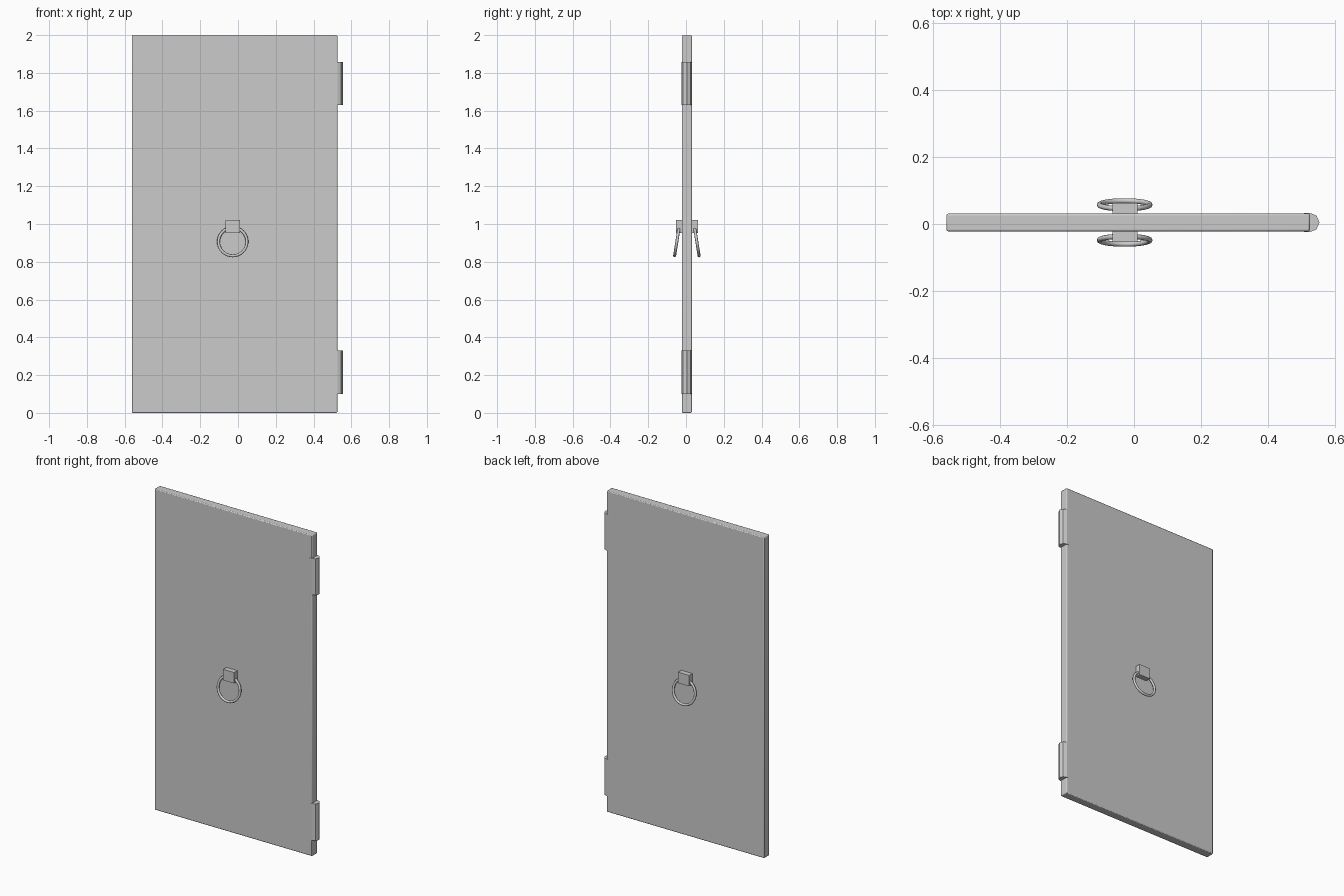
import bpy, bmesh
from math import radians

if "Cube" in bpy.data.objects:
    bpy.data.objects.remove(bpy.data.objects["Cube"])

MID_Y = 0.0045  # mid-plane of the door slab


def box(name, lo, hi, bevel=0.0):
    bpy.ops.mesh.primitive_cube_add(size=1, location=[(a + b) / 2 for a, b in zip(lo, hi)])
    ob = bpy.context.object
    ob.name = name
    ob.scale = [b - a for a, b in zip(lo, hi)]
    bpy.ops.object.transform_apply(location=False, rotation=False, scale=True)
    if bevel:
        m = ob.modifiers.new("soft_edges", 'BEVEL')
        m.width = bevel
        m.segments = 2
        bpy.ops.object.shade_smooth_by_angle(angle=radians(50))
    return ob


def prism(name, profile, z0, z1):
    me = bpy.data.meshes.new(name)
    bm = bmesh.new()
    face = bm.faces.new([bm.verts.new((x, y, z0)) for x, y in profile])
    ext = bmesh.ops.extrude_face_region(bm, geom=[face])
    for v in ext["geom"]:
        if isinstance(v, bmesh.types.BMVert):
            v.co.z = z1
    bmesh.ops.recalc_face_normals(bm, faces=bm.faces)
    bm.to_mesh(me)
    bm.free()
    ob = bpy.data.objects.new(name, me)
    bpy.context.collection.objects.link(ob)
    return ob


# Door slab
box("door_panel", (-0.561, -0.022, 0), (0.526, 0.031, 2), 0.005)

# Hinges: flat leaves wrapping a faceted knuckle
half = [(0.508, 0.0285), (0.526, 0.0285), (0.546, 0.0205)]
profile = ([(x, MID_Y + y) for x, y in half] + [(0.555, MID_Y)]
           + [(x, MID_Y - y) for x, y in reversed(half)])
for name, z0, z1 in (("lower_hinge", 0.10, 0.33), ("upper_hinge", 1.63, 1.857)):
    prism(name, profile, z0, z1)

# Pull ring and its mount on both faces
for name, s in (("front", -1), ("back", 1)):
    y0, y1 = sorted((MID_Y + s * 0.024, MID_Y + s * 0.058))
    box(name + "_ring_mount", (-0.065, y0, 0.952), (0.011, y1, 1.02))
    bpy.ops.mesh.primitive_torus_add(
        major_radius=0.0755, minor_radius=0.0078, major_segments=32, minor_segments=8,
        location=(-0.028, MID_Y + s * 0.053, 0.906),
        rotation=(radians(90 + s * 9), 0, 0))
    bpy.context.object.name = name + "_pull_ring"
    bpy.ops.object.shade_smooth_by_angle(angle=radians(60))
